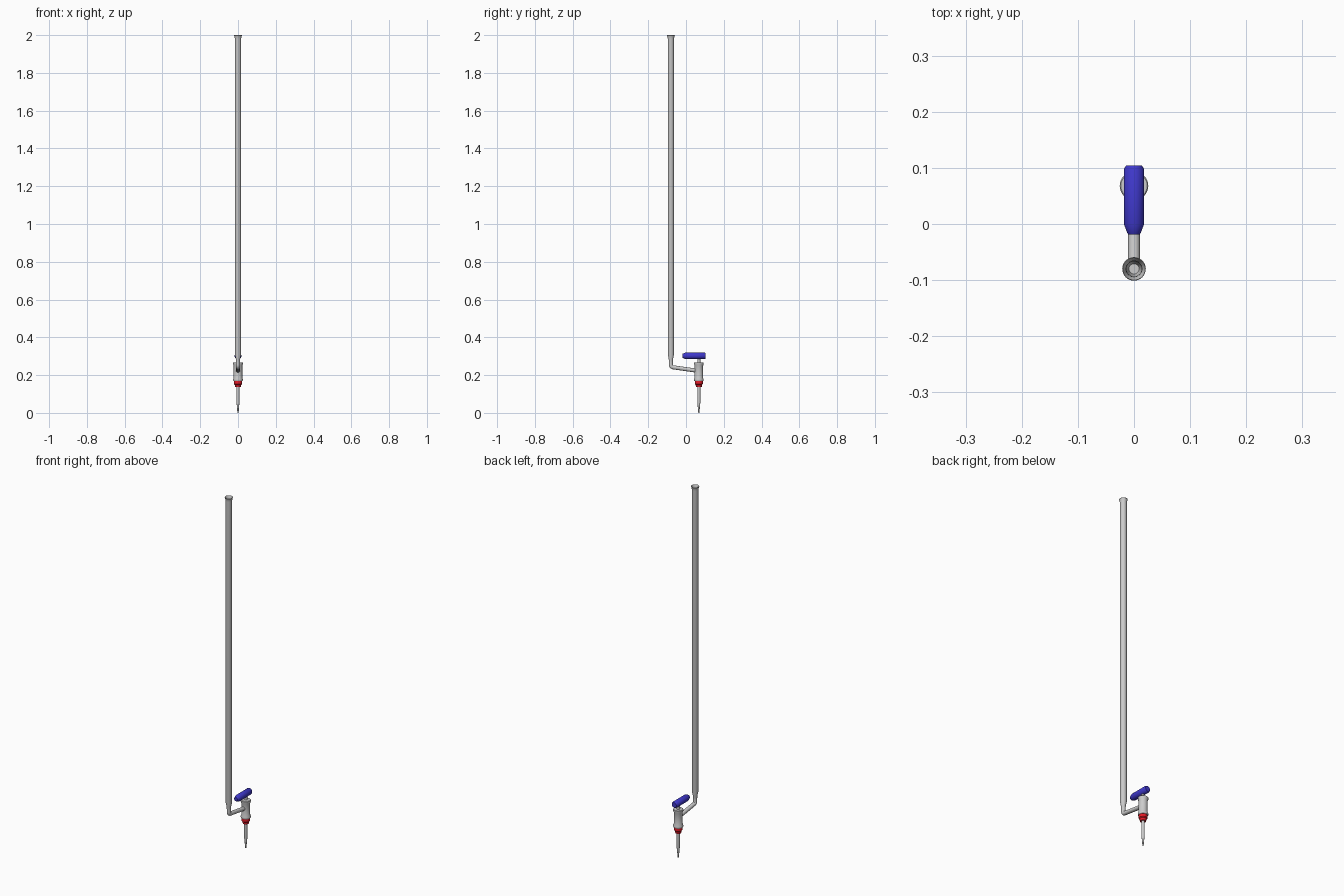
import bpy, bmesh, math
from mathutils import Matrix, Vector

if "Cube" in bpy.data.objects:
    bpy.data.objects.remove(bpy.data.objects["Cube"])

TUBE_Y, VALVE_Y = -0.08, 0.068


def material(name, color):
    m = bpy.data.materials.new(name)
    m.diffuse_color = color
    m.use_nodes = True
    m.node_tree.nodes["Principled BSDF"].inputs["Base Color"].default_value = m.diffuse_color
    return m


def finish(obj, mat=None):
    if mat:
        obj.data.materials.append(mat)
    bpy.ops.object.select_all(action='DESELECT')
    obj.select_set(True)
    bpy.context.view_layer.objects.active = obj
    bpy.ops.object.shade_smooth_by_angle(angle=math.radians(35))
    return obj


def lathe(name, profile, location, mat=None, axis='Z', sides=32):
    """Revolve (radius, height) points; radius 0 closes an end."""
    bm = bmesh.new()
    verts = [bm.verts.new((r, 0, z)) for r, z in profile]
    edges = [bm.edges.new(p) for p in zip(verts, verts[1:])]
    bmesh.ops.spin(bm, geom=verts + edges, cent=(0, 0, 0), axis=(0, 0, 1),
                   angle=2 * math.pi, steps=sides)
    bmesh.ops.remove_doubles(bm, verts=bm.verts, dist=1e-5)
    bmesh.ops.recalc_face_normals(bm, faces=bm.faces)
    if axis == 'Y':
        bm.transform(Matrix.Rotation(-math.pi / 2, 4, 'X'))
    mesh = bpy.data.meshes.new(name)
    bm.to_mesh(mesh)
    bm.free()
    obj = bpy.data.objects.new(name, mesh)
    obj.location = location
    bpy.context.collection.objects.link(obj)
    return finish(obj, mat)


def pipe(name, points, radius):
    """Sweep a round section along a path."""
    cu = bpy.data.curves.new(name, 'CURVE')
    cu.dimensions = '3D'
    cu.bevel_depth, cu.bevel_resolution = radius, 6
    cu.use_fill_caps = True
    sp = cu.splines.new('POLY')
    sp.points.add(len(points) - 1)
    for p, co in zip(sp.points, points):
        p.co = (*co, 1)
    obj = bpy.data.objects.new(name, cu)
    bpy.context.collection.objects.link(obj)
    bpy.ops.object.select_all(action='DESELECT')
    obj.select_set(True)
    bpy.context.view_layer.objects.active = obj
    bpy.ops.object.convert(target='MESH')
    return finish(bpy.context.object)


blue = material("blue_plastic", (0.05, 0.04, 0.6, 1))
red = material("red_plastic", (0.8, 0.01, 0.02, 1))

# Long hollow glass tube with flared lip and necked lower end
lathe("long_tube", [(0.0105, 0.27), (0.0115, 0.285), (0.0165, 0.31), (0.0165, 1.980),
                    (0.018, 1.990), (0.021, 1.998), (0.020, 2.0), (0.0145, 1.985),
                    (0.0135, 1.975), (0.0135, 0.31), (0.009, 0.285), (0, 0.285)],
      (0, TUBE_Y, 0))

# Bent side arm: rounded elbow between the neck and the valve
start, corner, end = (Vector((0, TUBE_Y, 0.285)), Vector((0, TUBE_Y, 0.243)),
                      Vector((0, VALVE_Y, 0.222)))
a = corner + (start - corner).normalized() * 0.013
b = corner + (end - corner).normalized() * 0.013
bend = [a.lerp(corner, t / 6).lerp(corner.lerp(b, t / 6), t / 6) for t in range(7)]
pipe("side_arm", [start] + bend + [end], 0.0107)

# Valve barrel with slightly wider ends
lathe("valve_body", [(0, 0.268), (0.0235, 0.268), (0.0255, 0.266), (0.0255, 0.258),
                     (0.0225, 0.25), (0.0225, 0.185), (0.0255, 0.178),
                     (0.0255, 0.171), (0.0235, 0.168), (0, 0.168)], (0, VALVE_Y, 0))

# Handle stem
lathe("valve_stem", [(0, 0.30), (0.008, 0.30), (0.008, 0.262), (0, 0.262)], (0, VALVE_Y, 0))

# Horizontal handle with a tapered front and bevelled back
lathe("valve_handle", [(0, -0.019), (0.010, -0.019), (0.012, -0.016), (0.018, 0.0),
                       (0.018, 0.098), (0.014, 0.104), (0, 0.104)],
      (0, 0, 0.302), blue, 'Y')

# Red retaining nut
lathe("retaining_nut", [(0, 0.17), (0.021, 0.17), (0.021, 0.152), (0.017, 0.148),
                        (0.015, 0.136), (0, 0.136)], (0, VALVE_Y, 0), red)

# Dispensing tip
lathe("dispensing_tip", [(0, 0.14), (0.008, 0.14), (0.008, 0.055), (0.0065, 0.04),
                         (0.003, 0.0), (0, 0.0)], (0, VALVE_Y, 0))
